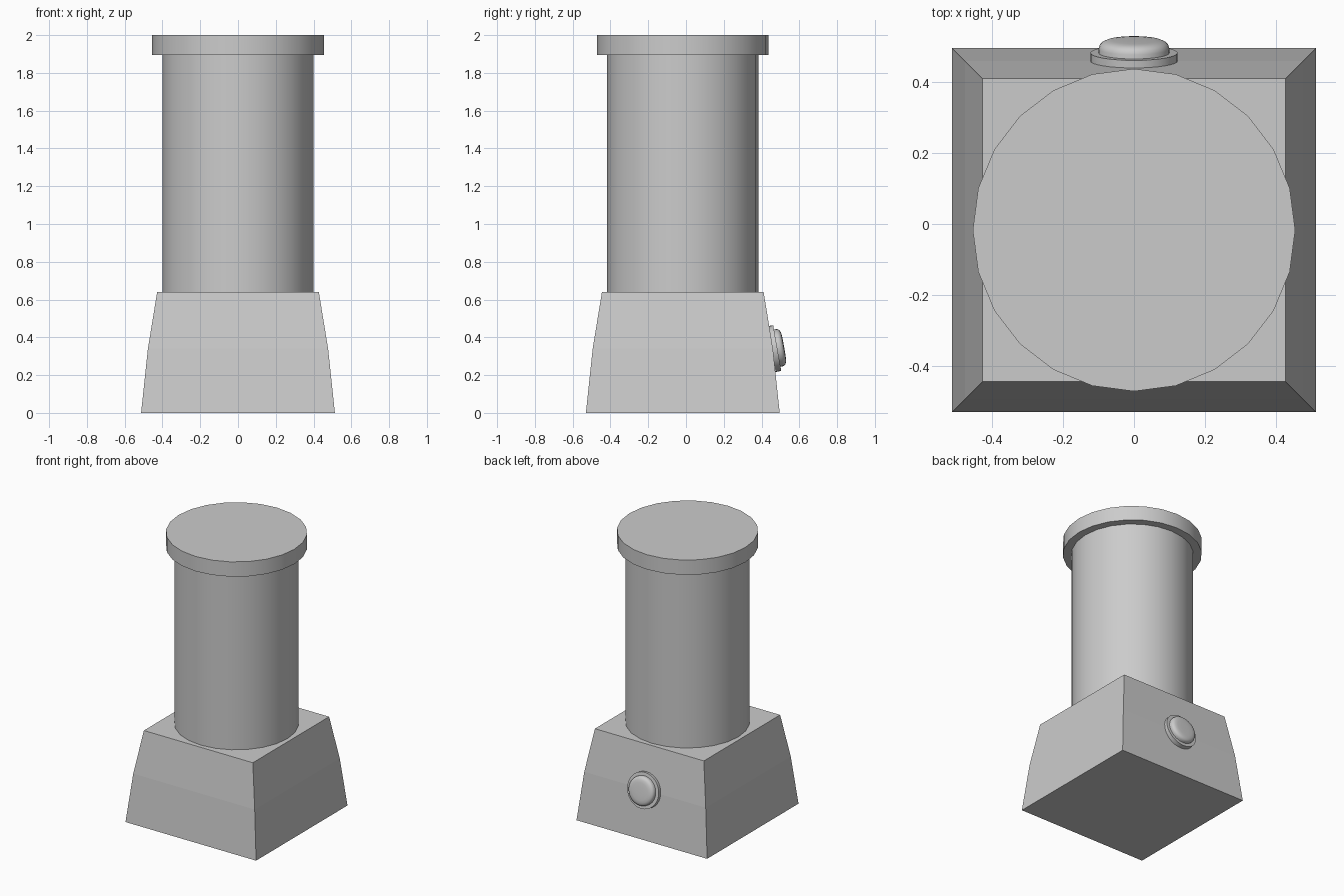
import bpy, bmesh, math

if "Cube" in bpy.data.objects:
    bpy.data.objects.remove(bpy.data.objects["Cube"])

Y0 = -0.017  # axis of the post


def lathe(name, profile, sides, loc, turn=0.0, tilt=0.0, smooth=True):
    """Closed solid of stacked rings from (radius, height) pairs."""
    bm = bmesh.new()
    rings = []
    for r, z in profile:
        angles = [turn + 2 * math.pi * i / sides for i in range(sides)]
        rings.append([bm.verts.new((r * math.cos(a), r * math.sin(a), z)) for a in angles])
    for a, b in zip(rings, rings[1:]):
        for i in range(sides):
            j = (i + 1) % sides
            bm.faces.new((a[i], a[j], b[j], b[i]))
    bm.faces.new(rings[0][::-1])
    bm.faces.new(rings[-1])
    mesh = bpy.data.meshes.new(name)
    bm.to_mesh(mesh)
    bm.free()
    ob = bpy.data.objects.new(name, mesh)
    bpy.context.collection.objects.link(ob)
    ob.location = loc
    ob.rotation_euler.x = tilt
    if smooth:
        bpy.ops.object.select_all(action='DESELECT')
        ob.select_set(True)
        bpy.context.view_layer.objects.active = ob
        bpy.ops.object.shade_smooth_by_angle(angle=math.radians(35))
    return ob


# Square tapered base with a slight bend in its sides
S = math.sqrt(2)
lathe("base", [(0.513 * S, 0), (0.477 * S, 0.34), (0.428 * S, 0.64)], 4,
      (0, Y0, 0), turn=math.pi / 4, smooth=False)

# Round column and the wider cap
lathe("column", [(0.40, 0.64), (0.40, 1.895)], 24, (0, Y0, 0))
lathe("cap", [(0.455, 1.895), (0.455, 2.0)], 24, (0, Y0, 0))

# Button on the back: collar and domed push part, tilted with the wall
button_loc = (0, 0.483, 0.343)
tilt = math.radians(-80)
lathe("button_collar", [(0.123, -0.03), (0.123, 0)], 32, button_loc, tilt=tilt)
lathe("button_dome", [(0.10, -0.02), (0.10, 0.012), (0.097, 0.022), (0.09, 0.029),
                      (0.078, 0.034), (0.06, 0.036), (0.03, 0.037)],
      32, button_loc, tilt=tilt)
